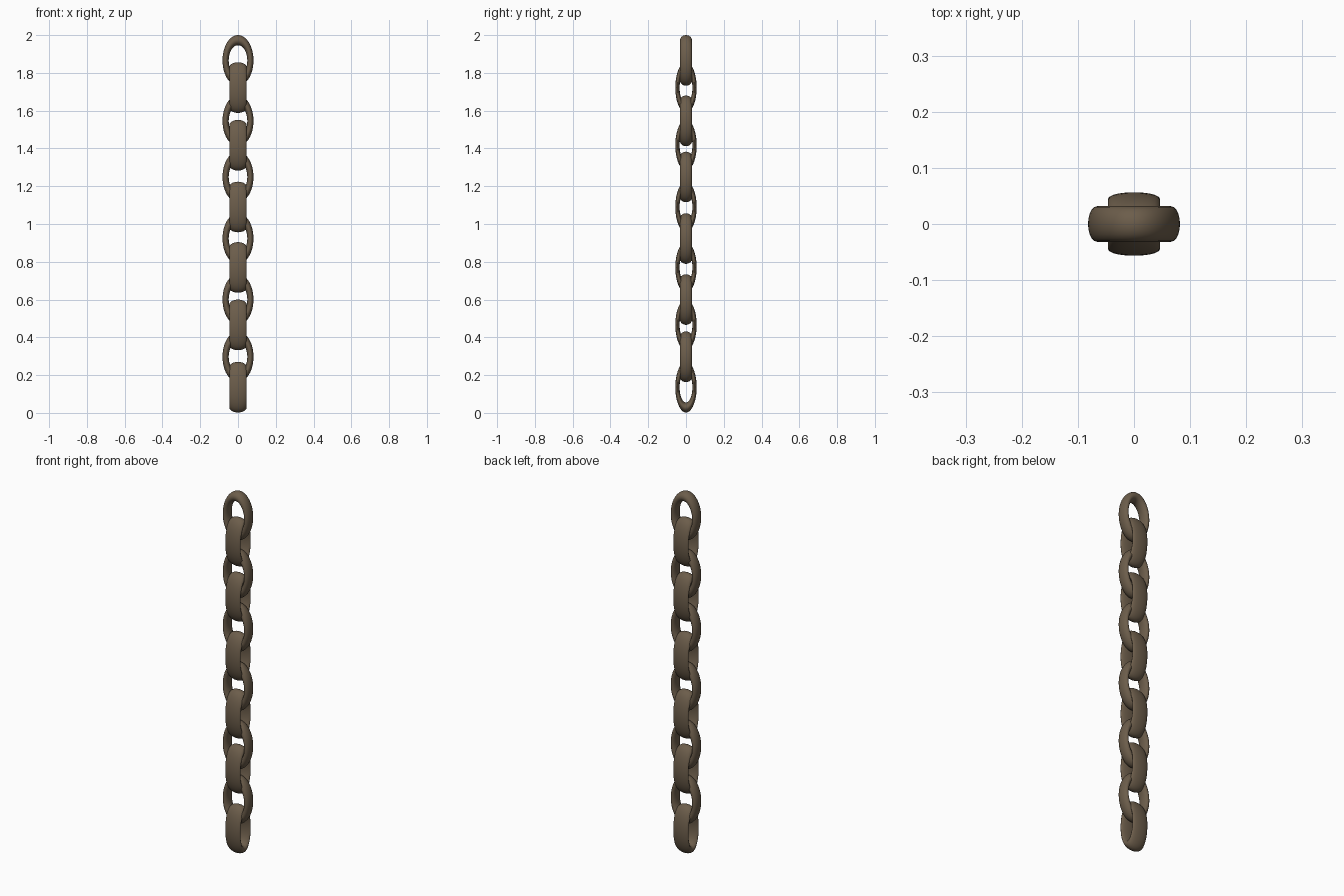
import bpy
import math

if "Cube" in bpy.data.objects:
    bpy.data.objects.remove(bpy.data.objects["Cube"])

mat = bpy.data.materials.new("aged_metal")
mat.diffuse_color = (0.15, 0.11, 0.07, 1)
mat.use_nodes = True
mat.node_tree.nodes["Principled BSDF"].inputs["Base Color"].default_value = mat.diffuse_color

Y_SQUASH = 0.69      # whole chain is flattened front to back
RING, TUBE = 0.8, 0.2


def link(name, z, turned):
    """Oval link: a stretched ring standing upright, optionally turned a quarter."""
    bpy.ops.mesh.primitive_torus_add(major_radius=RING, minor_radius=TUBE,
                                     major_segments=48, minor_segments=20)
    ob = bpy.context.object
    ob.name = name
    wide, thick, half_height = 0.082, 0.046 / TUBE, 0.134
    for v in ob.data.vertices:
        a, b, c = v.co
        x, y = a * wide, c * thick
        if turned:
            x, y = -y, x
        v.co = (x, y * Y_SQUASH, b * half_height)
    # keep normals outward after the axis swap
    ob.data.flip_normals()
    ob.location = (0, 0, z)
    ob.data.materials.append(mat)
    bpy.ops.object.shade_smooth()


# Links facing the front
for i, z in enumerate((1.866, 1.546, 1.249, 0.923, 0.600, 0.297)):
    link(f"front_link_{i + 1}", z, False)

# Links turned to face the sides
for i, z in enumerate((1.722, 1.417, 1.090, 0.770, 0.466, 0.136)):
    link(f"side_link_{i + 1}", z, True)
